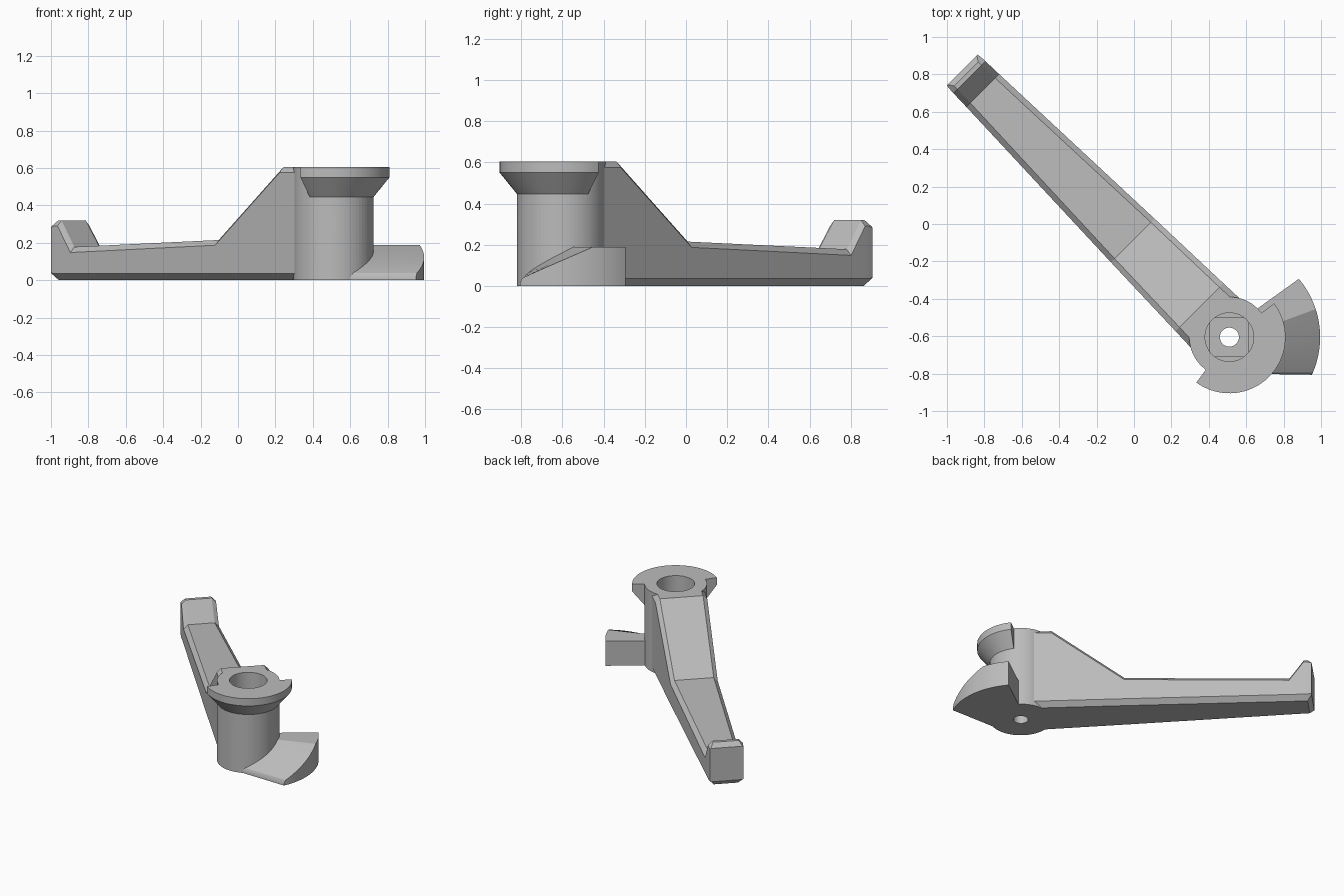
import bpy, bmesh, math
from mathutils import Matrix

if "Cube" in bpy.data.objects:
    bpy.data.objects.remove(bpy.data.objects["Cube"])

CX, CY, TOP = 0.51, -0.605, 0.605      # hub axis and overall height
HUB_R = 0.215

grey = bpy.data.materials.new("plain_grey")
grey.diffuse_color = (0.5, 0.5, 0.5, 1)
grey.use_nodes = True
grey.node_tree.nodes["Principled BSDF"].inputs["Base Color"].default_value = grey.diffuse_color


def pol(r, deg, z):
    a = math.radians(deg)
    return (CX + r * math.cos(a), CY + r * math.sin(a), z)


def finish(name, bm):
    bmesh.ops.recalc_face_normals(bm, faces=bm.faces)
    me = bpy.data.meshes.new(name)
    bm.to_mesh(me)
    bm.free()
    me.materials.append(grey)
    ob = bpy.data.objects.new(name, me)
    bpy.context.collection.objects.link(ob)
    return ob


def loft(name, sections):
    """Skin closed sections of equal length and cap both ends."""
    bm = bmesh.new()
    rings = [[bm.verts.new(p) for p in s] for s in sections]
    n = len(rings[0])
    for a, b in zip(rings, rings[1:]):
        for i in range(n):
            j = (i + 1) % n
            bm.faces.new((a[i], a[j], b[j], b[i]))
    bm.faces.new(rings[0])
    bm.faces.new(rings[-1])
    return finish(name, bm)


def cylinder(name, r, z0, z1, n=64):
    return loft(name, [[pol(r, 360 * i / n, z) for i in range(n)] for z in (z0, z1)])


def combine(base, other, op):
    m = base.modifiers.new(op.lower(), 'BOOLEAN')
    m.object, m.operation, m.solver = other, op, 'EXACT'
    bpy.context.view_layer.objects.active = base
    bpy.ops.object.modifier_apply(modifier=m.name)
    bpy.data.objects.remove(other)


# Hub
hub = cylinder("lever", HUB_R, 0, TOP)

# Arm: chamfered sections along the diagonal, ending in an upturned tip
# (distance, top z, bottom z, half width, top chamfer, bottom chamfer)
stations = [(0.09, TOP, 0, 0.186, 0.03, 0.035),
            (0.226, TOP, 0, 0.181, 0.03, 0.035),
            (0.73, 0.215, 0, 0.165, 0.028, 0.035),
            (1.865, 0.178, 0, 0.124, 0.03, 0.035),
            (1.965, 0.32, 0, 0.121, 0.03, 0.035),
            (1.99, 0.32, 0, 0.12, 0.03, 0.035),
            (2.02, 0.288, 0.035, 0.117, 0.006, 0.006)]
arm_sections = []
for u, zt, zb, w, ct, cb in stations:
    half = [(w - cb, zb), (w, zb + cb), (w, zt - ct), (w - ct, zt)]
    loop = half + [(-v, z) for v, z in reversed(half)]
    k = math.sqrt(0.5)
    arm_sections.append([(CX - k * (u + v), CY + k * (u - v), z) for v, z in loop])
arm = loft("arm", arm_sections)

# Flange: part-turn rim with a conical underside
flange = loft("flange", [[pol(r, -126 + 163 * i / 48, z) for r, z in
                          ((0.17, 0.445), (HUB_R, 0.445), (0.30, 0.55), (0.30, TOP), (0.17, TOP))]
                         for i in range(49)])

# Ramp: fan that climbs around the hub, then a level landing
def ramp_section(inner, outer, z):
    a, b = pol(0.205, inner, z), pol(0.485, outer, z)
    return [(a[0], a[1], 0), (b[0], b[1], 0), b, a]


ramp_sections = [ramp_section(-72, -24.5, 0.015), ramp_section(-66, -23, 0.038)]
for i in range(1, 33):
    t = i / 32
    ramp_sections.append(ramp_section(-66 + 81 * t, -23 + 41 * t, 0.038 + 0.15 * t))
for i in range(1, 9):
    t = i / 8
    ramp_sections.append(ramp_section(15 + 31 * t, 18 + 22 * t, 0.188))
ramp = loft("ramp", ramp_sections)

for part in (arm, flange, ramp):
    combine(hub, part, 'UNION')

# Stepped bore: round socket, square drive, screw hole
combine(hub, cylinder("socket", 0.13, 0.3, 0.8), 'DIFFERENCE')
square = bmesh.new()
bmesh.ops.create_cube(square, size=1, matrix=Matrix.Translation((CX, CY, 0.22)) @
                      Matrix.Diagonal((0.205, 0.205, 0.24, 1)))
combine(hub, finish("square_drive", square), 'DIFFERENCE')
combine(hub, cylinder("screw_hole", 0.051, -0.1, 0.5, 32), 'DIFFERENCE')

# Smooth the round walls, keep machined edges sharp
bpy.ops.object.select_all(action='DESELECT')
hub.select_set(True)
bpy.context.view_layer.objects.active = hub
bpy.ops.object.shade_smooth_by_angle(angle=math.radians(25))
